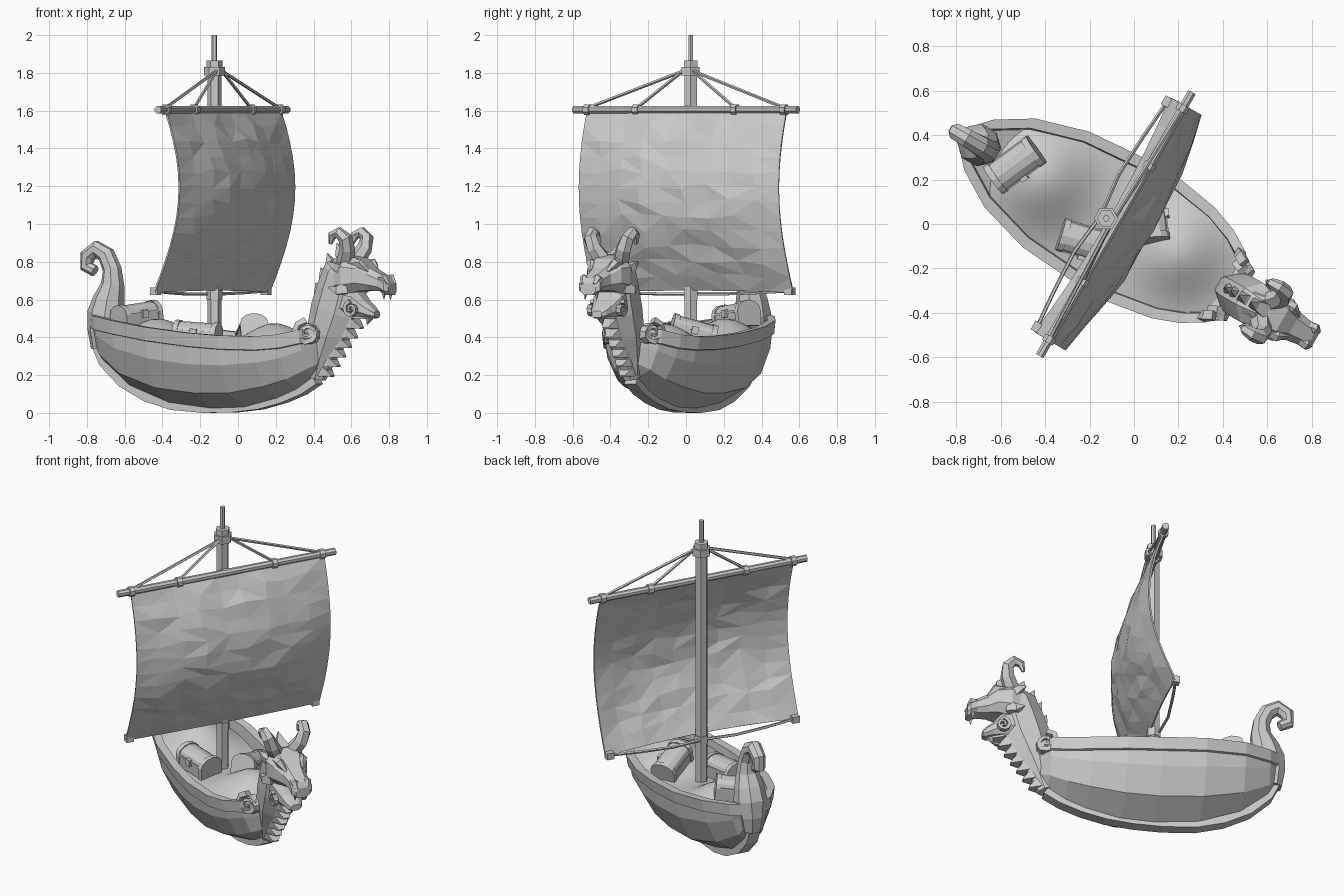
import bpy, bmesh, math, random
from mathutils import Vector, Matrix

if "Cube" in bpy.data.objects:
    bpy.data.objects.remove(bpy.data.objects["Cube"])
random.seed(4)

mat = bpy.data.materials.new("plain_grey")
mat.diffuse_color = (0.6, 0.6, 0.6, 1)
mat.use_nodes = True
mat.node_tree.nodes["Principled BSDF"].inputs["Base Color"].default_value = mat.diffuse_color
# ship space: x = toward bow, y = port, origin at the mast foot
SHIP = Matrix.Translation((-0.125, 0.025, 0)) @ Matrix.Rotation(math.radians(-30), 4, 'Z')


def finish(name, bm, m=SHIP, smooth=False):
    bmesh.ops.recalc_face_normals(bm, faces=bm.faces)
    bm.transform(m)
    me = bpy.data.meshes.new(name)
    for f in bm.faces:
        f.smooth = smooth
    bm.to_mesh(me)
    bm.free()
    me.materials.append(mat)
    ob = bpy.data.objects.new(name, me)
    bpy.context.collection.objects.link(ob)
    return ob


def loft(name, rings, closed=True, caps=True, m=SHIP, smooth=False):
    bm = bmesh.new()
    vs = [[bm.verts.new(p) for p in r] for r in rings]
    n = len(rings[0])
    for a, b in zip(vs, vs[1:]):
        for i in range(n if closed else n - 1):
            j = (i + 1) % n
            bm.faces.new((a[i], a[j], b[j], b[i]))
    if caps:
        bm.faces.new(vs[0])
        bm.faces.new(vs[-1])
    return finish(name, bm, m, smooth)


def tube(name, path, radii, sides=6, ref=(0, 1, 0), m=SHIP):
    """Sweep along path; radii = one number, or (in-plane, sideways) per point."""
    P = [Vector(p) for p in path]
    if isinstance(radii, (int, float)):
        radii = [radii] * len(P)
    rings = []
    for i, p in enumerate(P):
        t = (P[min(i + 1, len(P) - 1)] - P[max(i - 1, 0)]).normalized()
        n = Vector(ref).cross(t).normalized()
        s = t.cross(n)
        r = radii[i]
        a, b = r if isinstance(r, tuple) else (r, r)
        ang = [2 * math.pi * (k + .5) / sides for k in range(sides)]
        rings.append([p + n * a * math.cos(q) + s * b * math.sin(q) for q in ang])
    return loft(name, rings, m=m)


def box(name, c, size, m=SHIP):
    bm = bmesh.new()
    bmesh.ops.create_cube(bm, size=1, matrix=Matrix.Translation(c) @ Matrix.Diagonal((*size, 1)))
    return finish(name, bm, m)


# hull shell: station, half width, bottom height, rail height
ST = [(-.73, .045, .37, .525), (-.66, .12, .25, .512), (-.5, .218, .125, .49), (-.26, .288, .038, .455),
      (0, .308, .008, .425), (.2, .308, .014, .41), (.4, .275, .06, .405), (.52, .23, .105, .415),
      (.62, .17, .165, .44), (.69, .06, .22, .45)]
rings = []
for u, w, k, t in ST:
    h = t - k
    half = [(.1 * w, k + .015), (.65 * w, k + .23 * h), (.91 * w, k + .6 * h), (.95 * w, t - .075),
            (.95 * w + .014, t - .072), (w + .012, t), (max(w - .038, w * .3), t),
            (max(w - .045, w * .25), k + .72 * h)]
    rings.append([(u, v, z) for v, z in half] + [(u, -v, z) for v, z in half[::-1]])
loft("hull", rings)

# keel strip, deepening into the stern stem
keel = [(-.71, .43, .05), (-.70, .37, .05), (-.655, .275, .05), (-.545, .165, .043), (-.4, .085, .036),
        (-.24, .036, .03), (-.05, .02, .028), (.12, .022, .028), (.28, .038, .028), (.42, .072, .028),
        (.54, .118, .03), (.63, .175, .035)]
tube("keel", [(u, 0, z) for u, z, r in keel], [(r, .05) for u, z, r in keel], 4)

# heaped cargo filling the deck
def heap(u, v):
    g = lambda a, b, s: math.exp(-((u - a) ** 2 + (v - b) ** 2) / s ** 2)
    return .34 + .16 * g(-.35, .01, .22) + .135 * g(.35, .03, .2)

rows = []
for i in range(28):
    u = -.68 + i * .05
    a, b = next((a, b) for a, b in zip(ST, ST[1:]) if a[0] <= u <= b[0])
    f = (u - a[0]) / (b[0] - a[0])
    w = max(a[1] + f * (b[1] - a[1]) - .035, .02)
    rows.append([(u, w * j / 8, heap(u, w * j / 8)) for j in range(-8, 9)])
loft("cargo_heap", rows, closed=False, caps=False, smooth=True)

# stern post with curled tip
post = [(-.685, .34, .06, .06), (-.685, .43, .08, .08), (-.66, .52, .105, .095), (-.645, .6, .085, .085),
        (-.622, .68, .062, .065), (-.625, .76, .05, .052), (-.66, .835, .048, .048), (-.72, .868, .046, .044),
        (-.775, .83, .043, .04), (-.78, .775, .038, .036), (-.73, .75, .03, .03)]
tube("stern_post", [(p[0], 0, p[1]) for p in post], [p[2:] for p in post], 8)

# figurehead neck
neck = [(.62, .185, .055, .05), (.652, .3, .085, .075), (.695, .42, .12, .1), (.74, .54, .14, .11),
        (.77, .64, .135, .11), (.80, .73, .125, .11), (.85, .8, .075, .085)]
tube("figurehead_neck", [(p[0], 0, p[1]) for p in neck], [p[2:] for p in neck], 8)


def slab(name, secs):
    """Loft along x: (x, centre z, half width, half height) with bevelled section."""
    c = [(1, -.5), (1, .4), (.55, 1), (-.55, 1), (-1, .4), (-1, -.5), (-.6, -1), (.6, -1)]
    return loft(name, [[(x, w * a, z + h * b) for a, b in c] for x, z, w, h in secs])


# figurehead head
slab("upper_head", [(.74, .72, .085, .085), (.84, .73, .118, .105), (.915, .73, .105, .085),
                    (.97, .708, .07, .06), (1.03, .69, .06, .046), (1.07, .67, .064, .045),
                    (1.088, .655, .045, .03)])
slab("lower_jaw", [(.79, .6, .09, .085), (.88, .585, .085, .075), (.935, .55, .06, .042),
                   (.975, .53, .046, .03), (.995, .522, .03, .018)])
tube("beard", [(.93, 0, .54), (.95, 0, .495), (.935, 0, .47)], [(.03, .03), (.02, .018), (.004, .004)], 5)

# neck spikes down the back and scales down the throat
for u, z in [(.65, .54), (.655, .62), (.685, .70), (.725, .775), (.785, .83)]:
    tube("mane_spike", [(u + .03, 0, z - .02), (u - .015, 0, z + .02), (u - .035, 0, z + .07)],
         [(.055, .05), (.035, .03), (.002, .002)], 4)
for i in range(7):
    f = i / 6
    u, z = .655 + .215 * f, .215 + .305 * f
    tube("throat_scale", [(u - .03, 0, z + .03), (u + .025, 0, z), (u + .068, 0, z - .02)],
         [(.045, .07 + .015 * f), (.036, .06), (.006, .025)], 4)


# paired features of the head and bow
def volute(name, c, r, side, thick, yaw=0):
    pts = []
    for i in range(15):
        a = math.radians(100 + i * 38)
        q = r * (1 - i / 17)
        pts.append((c[0] + q * math.cos(a), side * (c[1] - yaw * q * math.cos(a)), c[2] + q * math.sin(a)))
    tube(name, pts, [(thick * (1 - i / 26), thick * 1.3) for i in range(15)], 4)


for s in (-1, 1):
    tube("horn", [(.83, s * .05, .8), (.865, s * .09, .87), (.865, s * .115, .925), (.83, s * .123, .955),
                  (.79, s * .12, .94), (.775, s * .115, .895)], [.048, .042, .037, .031, .024, .01], 6)
    tube("ear", [(.83, s * .08, .76), (.795, s * .11, .78), (.76, s * .12, .80)], [.035, .026, .004], 4)
    tube("brow", [(.87, s * .07, .785), (.93, s * .072, .79), (.97, s * .05, .75)], [.025, .027, .01], 5)
    tube("nostril", [(1.025, s * .035, .708), (1.06, s * .04, .712), (1.082, s * .035, .68)], [.02, .024, .012], 5)
    tube("fang", [(1.055, s * .035, .645), (1.057, s * .035, .60)], [.014, .002], 4)
    tube("cheek_fin", [(.85, s * .08, .66), (.81, s * .115, .65), (.77, s * .125, .665)], [.045, .03, .004], 4)
    volute("cheek_curl", (.89, .09, .55), .042, s, .015)
    volute("rail_curl", (.65, .13, .425), .065, s, .022, yaw=.6)
    tube("rail_curl_core", [(.63, s * .09, .425), (.65, s * .135, .425)], .05, 6, (0, 0, 1))

# mast
X = (1, 0, 0)
for name, z0, z1, r in [("mast", .2, 1.83, .037), ("mast_cap", 1.785, 1.83, .055),
                        ("mast_cap_upper", 1.83, 1.865, .042), ("mast_tip", 1.83, 2.0, .015),
                        ("mast_collar", .6, .65, .042)]:
    tube(name, [(0, 0, z0), (0, 0, z1)], r, 6)

# yard, its rings and stay ropes
YU, YZ = .05, 1.605
tube("yard", [(YU, -.685, YZ), (YU, .685, YZ)], .021, 8, X)
for v in (-.6, -.3, .3, .6):
    tube("yard_ring", [(YU, v - .016, YZ), (YU, v + .016, YZ)], .03, 8, X)
    tube("stay_rope", [(YU, v, YZ + .01), (.03, math.copysign(.03, v), 1.81)], .009, 5, X)
tube("yard_sling", [(YU, 0, YZ), (0, 0, YZ)], .02, 6)

# billowing sail with long creased facets
bm = bmesh.new()
NU, NV = 9, 12
grid = []
for j in range(NV + 1):
    f = j / NV
    row = []
    for i in range(NU + 1):
        a = 2 * i / NU - 1
        edge = i in (0, NU) or j in (0, NV)
        u = .05 - .07 * f * f + math.sin(math.pi * f ** .95) * (.098 + .068 * (1 - a * a))
        u += .035 * (1 - a * a) * f * f + (0 if edge else random.uniform(-.009, .009))
        v = a * .61 + .006
        z = 1.595 - f * (.957 - .012 * (1 - a * a))
        if not edge:
            v += random.uniform(-.02, .02)
            z += random.uniform(-.015, .015)
        row.append(bm.verts.new((u, v, z)))
    grid.append(row)
for a, b in zip(grid, grid[1:]):
    for i in range(NU):
        q = (a[i], a[i + 1], b[i + 1], b[i])
        k = random.randint(0, 1)
        bm.faces.new((q[k], q[k + 1], q[k + 2]))
        bm.faces.new((q[k], q[k + 2], q[(k + 3) % 4]))
sail = finish("sail", bm)
mod = sail.modifiers.new("thickness", 'SOLIDIFY')
mod.thickness = .01
mod.offset = 0

# sail corner blocks and sheet ropes to the mast
for s in (-1, 1):
    c = s * .585 + .006
    box("sail_corner", (-.025, c, .645), (.04, .045, .04))
    tube("sheet_rope", [(-.025, c, .645), (-.04, s * .4, .636), (-.05, s * .2, .63), (-.03, s * .02, .63)],
         .009, 5, X)


# chests with rounded lids, bands and a lock
def chest(loc, yaw, tilt):
    m = (Matrix.Translation(loc) @ Matrix.Rotation(math.radians(yaw), 4, 'Z')
         @ Matrix.Rotation(math.radians(tilt), 4, 'Y'))

    def slice_(name, x0, x1, g):
        prof = [(-.065 - g, -g), (.065 + g, -g), (.07 + g, .075)]
        prof += [((.07 + g) * math.cos(q), .075 + (.05 + g) * math.sin(q))
                 for q in (math.pi * k / 6 for k in range(1, 6))] + [(-.07 - g, .075)]
        loft(name, [[(x, y, z) for y, z in prof] for x in (x0, x1)], m=m)

    slice_("chest", -.115, .115, 0)
    for x in (-.105, .105):
        slice_("chest_band", x - .014, x + .014, .006)
    box("chest_rim", (0, 0, .075), (.235, .148, .012), m)
    box("chest_lock", (0, -.075, .07), (.035, .02, .04), m)


chest((-.53, .27, .455), 36, -7)
chest((-.22, -.08, .355), -17, 4)
chest((.075, .02, .37), 97, 16)
